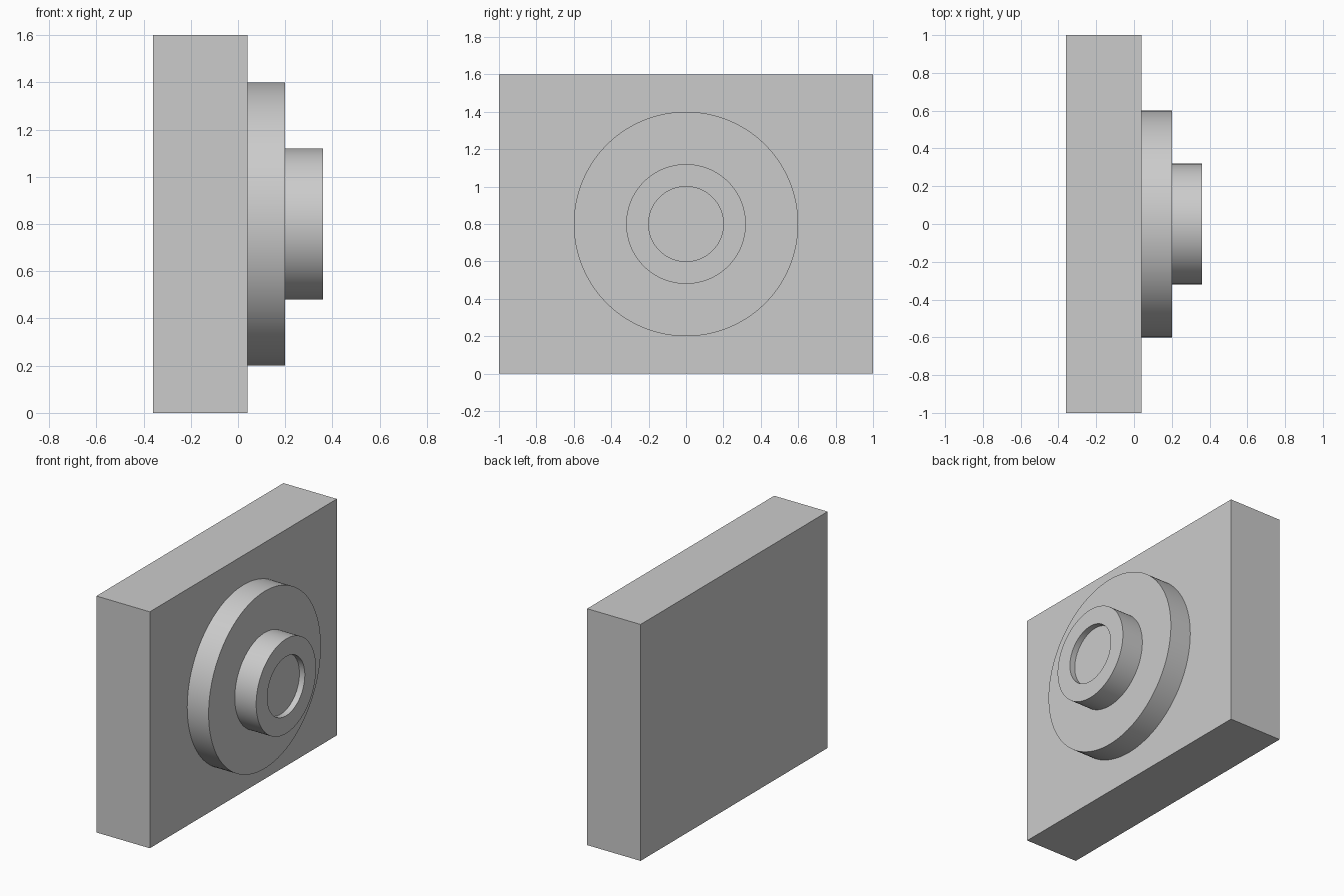
import bpy
import bmesh
import math
from mathutils import Matrix, Vector

cube = bpy.data.objects.get("Cube")
if cube:
    bpy.data.objects.remove(cube, do_unlink=True)

CENTRE = Vector((0, 0, 0.8))

# Single plain material
grey = bpy.data.materials.new("light_grey")
grey.use_nodes = True
colour = (0.6, 0.6, 0.6, 1)
grey.diffuse_color = colour
grey.node_tree.nodes["Principled BSDF"].inputs["Base Color"].default_value = colour


def finish(bm, name):
    bmesh.ops.recalc_face_normals(bm, faces=bm.faces)
    mesh = bpy.data.meshes.new(name)
    bm.to_mesh(mesh)
    bm.free()
    mesh.materials.append(grey)
    obj = bpy.data.objects.new(name, mesh)
    bpy.context.collection.objects.link(obj)
    return obj


def box(name, size, location):
    bm = bmesh.new()
    bmesh.ops.create_cube(bm, size=1, matrix=Matrix.Translation(location) @ Matrix.Diagonal((*size, 1)))
    return finish(bm, name)


def turned(name, profile, steps=128):
    """Revolve (x, radius) points about the x axis through CENTRE."""
    bm = bmesh.new()
    verts = [bm.verts.new(CENTRE + Vector((x, 0, r))) for x, r in profile]
    edges = [bm.edges.new(pair) for pair in zip(verts, verts[1:])]
    bmesh.ops.spin(bm, geom=verts + edges, cent=CENTRE, axis=(1, 0, 0),
                   angle=math.tau, steps=steps, use_merge=True)
    bmesh.ops.remove_doubles(bm, verts=bm.verts, dist=0.0001)
    obj = finish(bm, name)
    bpy.ops.object.select_all(action="DESELECT")
    obj.select_set(True)
    bpy.context.view_layer.objects.active = obj
    bpy.ops.object.shade_smooth_by_angle(angle=math.radians(30))
    return obj


# Rectangular backing block
box("base_block", (0.4, 2, 1.6), (-0.16, 0, 0.8))

# Stepped round flange and boss with a shallow recess
turned("stepped_boss", [(0.04, 0), (0.04, 0.6), (0.2, 0.6), (0.2, 0.32),
                        (0.36, 0.32), (0.36, 0.2), (0.32, 0.2), (0.32, 0)])
